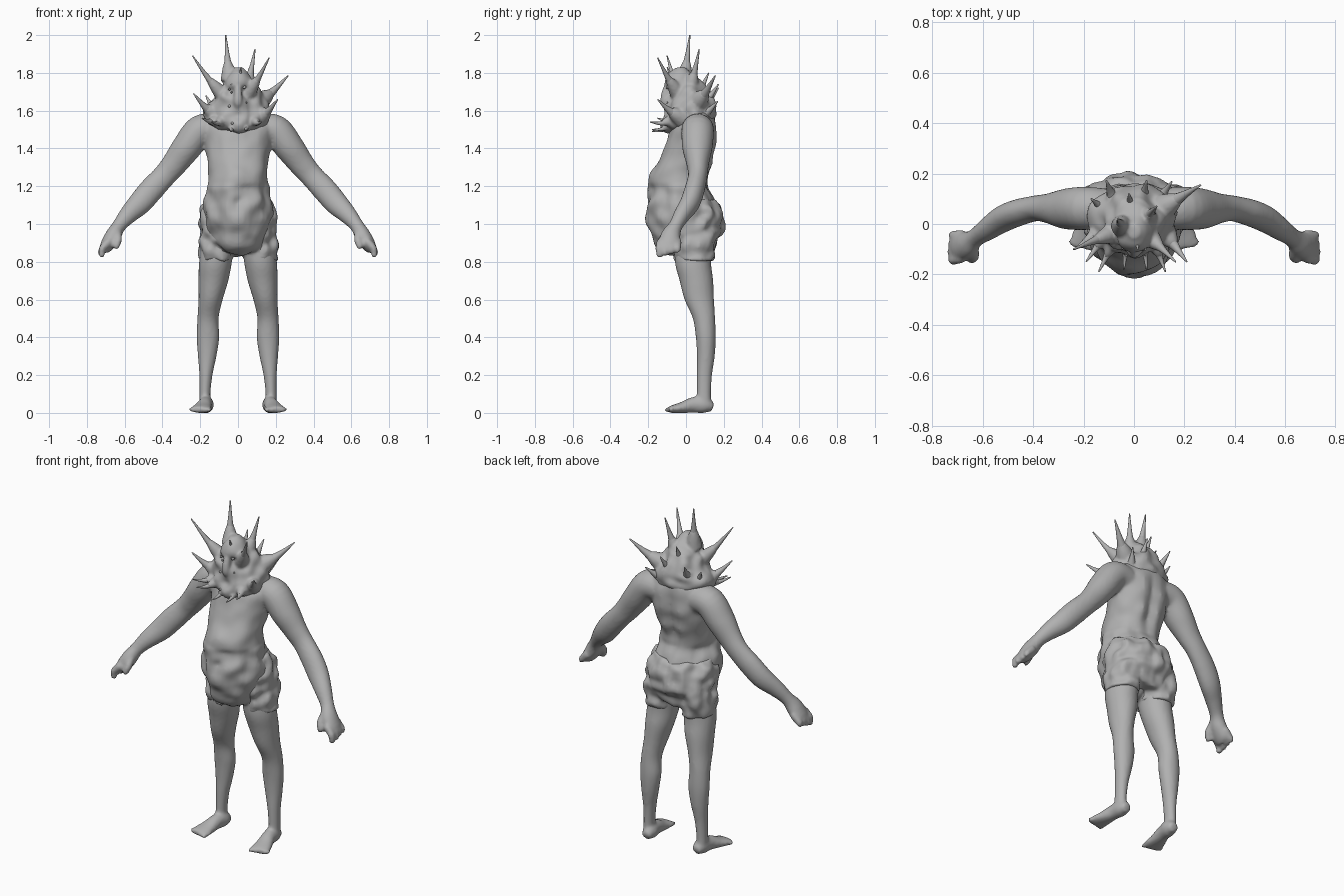
import bpy, bmesh, math, random
from mathutils import Vector, noise

random.seed(4)
skin = bpy.data.materials.new("stone_grey")
skin.diffuse_color = (0.44, 0.44, 0.44, 1)
X, Y, Z = Vector((1, 0, 0)), Vector((0, 1, 0)), Vector((0, 0, 1))


def resample(rows, sub):
    """Catmull-Rom interpolation of (x, y, z, width, depth) rows."""
    out = []
    for i in range(len(rows) - 1):
        p0, p1 = rows[max(i - 1, 0)], rows[i]
        p2, p3 = rows[i + 1], rows[min(i + 2, len(rows) - 1)]
        for k in range(sub):
            t = k / sub
            out.append([0.5 * (2 * b + (c - a) * t + (2 * a - 5 * b + 4 * c - d) * t * t
                               + (3 * b - a - 3 * c + d) * t ** 3)
                        for a, b, c, d in zip(p0, p1, p2, p3)])
    out.append(list(rows[-1]))
    return out


def tube(bm, rows, ref=X, axis=None, side=1, seg=28, sub=5):
    """Closed elliptical tube; ref is the width direction of each ring."""
    rows = resample(rows, sub)
    pts = [Vector(r[:3]) for r in rows]
    rings = []
    for i, r in enumerate(rows):
        t = axis or (pts[min(i + 1, len(pts) - 1)] - pts[max(i - 1, 0)]).normalized()
        u = (ref - t * ref.dot(t)).normalized()
        v = t.cross(u)
        ring = []
        for k in range(seg):
            a = math.tau * k / seg
            p = pts[i] + u * r[3] * math.cos(a) + v * r[4] * math.sin(a)
            ring.append(bm.verts.new((p.x * side, p.y, p.z)))
        rings.append(ring)
    for r0, r1 in zip(rings, rings[1:]):
        for k in range(seg):
            j = (k + 1) % seg
            bm.faces.new((r0[k], r0[j], r1[j], r1[k]))
    bm.faces.new(rings[0][::-1])
    bm.faces.new(rings[-1])


def lumps(bm, amp, freq):
    """Push vertices along their normals by noise; amp is a function of position."""
    bm.normal_update()
    moves = [(v, v.normal * amp(v.co) * noise.noise(v.co * freq)) for v in bm.verts]
    for v, d in moves:
        v.co += d


def finish(bm, name, voxel=0, smooth=2):
    me = bpy.data.meshes.new(name)
    bm.to_mesh(me)
    bm.free()
    me.materials.append(skin)
    for p in me.polygons:
        p.use_smooth = True
    ob = bpy.data.objects.new(name, me)
    bpy.context.collection.objects.link(ob)
    if voxel:
        m = ob.modifiers.new("blend", 'REMESH')
        m.mode, m.voxel_size, m.use_smooth_shade = 'VOXEL', voxel, True
        s = ob.modifiers.new("soften", 'SMOOTH')
        s.factor, s.iterations = 0.5, smooth
    return ob


def clean(bm):
    bmesh.ops.recalc_face_normals(bm, faces=bm.faces)


# Body: torso with heavy belly
bm = bmesh.new()
torso = [(.83, -.03, .03, .05), (.86, -.03, .085, .115), (.92, -.01, .14, .172),
         (1.0, -.008, .178, .192), (1.08, -.018, .183, .186), (1.16, -.035, .164, .166),
         (1.25, -.033, .155, .160), (1.33, .002, .160, .150), (1.42, .028, .178, .136),
         (1.5, .042, .188, .122), (1.56, .055, .178, .096), (1.61, .065, .12, .065)]
tube(bm, [(0, y, z, a, b) for z, y, a, b in torso], axis=Z, seg=40)
clean(bm)
lumps(bm, lambda p: .024 if p.z < 1.2 else .01, 13)
# Groove down the spine, navel hollow
for v in bm.verts:
    if v.co.y > .03 and v.co.z > 1.1:
        v.co.y -= .03 * math.exp(-(v.co.x / .035) ** 2) * math.exp(-((v.co.z - 1.34) / .14) ** 2)
    if v.co.y < -.05:
        v.co.y += .012 * math.exp(-((v.co.x / .025) ** 2 + ((v.co.z - 1.12) / .02) ** 2))

arm = [(.12, .062, 1.50, .08, .08), (.20, .062, 1.495, .086, .082), (.272, .06, 1.405, .08, .078),
       (.335, .062, 1.32, .06, .068), (.39, .062, 1.255, .051, .062), (.46, .045, 1.18, .053, .065),
       (.52, .02, 1.11, .052, .062), (.58, -.02, 1.05, .044, .049), (.63, -.055, .99, .037, .037),
       (.66, -.08, .94, .052, .042), (.695, -.09, .885, .058, .036), (.712, -.09, .86, .04, .025)]
leg = [(.10, .04, .93, .085, .10), (.119, .037, .80, .087, .096), (.130, .055, .70, .079, .089),
       (.145, .07, .60, .064, .078), (.159, .095, .50, .056, .059), (.159, .105, .40, .060, .053),
       (.163, .105, .30, .049, .047), (.17, .098, .20, .035, .040), (.175, .095, .10, .029, .037),
       (.175, .095, .04, .032, .04)]
foot = [(.165, .142, .028, .024, .022), (.168, .10, .042, .04, .044), (.175, .04, .042, .038, .042),
        (.187, -.02, .028, .048, .03), (.196, -.07, .02, .058, .021), (.199, -.095, .017, .05, .015)]
for s in (1, -1):
    tube(bm, arm, ref=Y, side=s)
    tube(bm, leg, axis=Z, side=s)
    tube(bm, foot, side=s)
    # Curled fingers and thumb
    for k in range(4):
        y = -.142 + .032 * k
        tube(bm, [(.68, y + .005, .91, .02, .02), (.718, y, .87, .02, .02),
                  (.727 - .006 * abs(k - 1), y, .822 + .01 * k, .014, .014)],
             ref=Y, side=s, seg=10, sub=3)
    tube(bm, [(.64, -.09, .96, .022, .022), (.635, -.128, .915, .022, .022),
              (.65, -.145, .87, .016, .016)], ref=X, side=s, seg=10, sub=3)
    # Toes
    for k in range(5):
        x = .154 + .023 * k
        tube(bm, [(x, -.07, .02, .014, .015), (x, -.10 + .006 * k, .015, .013, .013),
                  (x, -.112 + .008 * k, .012, .008, .009)], seg=10, sub=3, side=s)
for v in bm.verts:
    v.co.z = max(v.co.z, 0)
clean(bm)
finish(bm, "body", .010, 3)

# Shorts: rumpled hip wrap with two cuffs
bm = bmesh.new()
hips = [(.86, .03, .15, .11), (.92, .03, .193, .15), (.99, .033, .203, .166),
        (1.05, .036, .201, .162), (1.10, .028, .187, .148), (1.13, .02, .17, .13)]
tube(bm, [(0, y, z, a, b) for z, y, a, b in hips], axis=Z, seg=48, sub=6)
cuff = [(.119, .04, .81, .090, .10), (.120, .045, .86, .093, .108),
        (.115, .055, .93, .092, .112), (.105, .055, .99, .08, .10)]
for s in (1, -1):
    tube(bm, cuff, axis=Z, side=s, seg=36, sub=6)
clean(bm)
lumps(bm, lambda p: .027, 17)
finish(bm, "shorts", .009, 2)

# Hood-like head with wide collar
bm = bmesh.new()
hood = [(1.485, -.04, .06, .05), (1.52, -.015, .125, .10), (1.57, .018, .170, .137),
        (1.62, .03, .164, .136), (1.67, .02, .128, .125), (1.72, 0, .094, .112),
        (1.765, -.02, .072, .088), (1.80, -.03, .048, .06), (1.825, -.03, .02, .025)]
tube(bm, [(0, y, z, a, b) for z, y, a, b in hood], axis=Z, seg=48, sub=6)
clean(bm)
lumps(bm, lambda p: .03 if p.z < 1.74 else .012, 14)
for v in bm.verts:                                   # eye and mouth hollows
    if v.co.y < -.02:
        for cx, cz, d in ((.045, 1.70, .03), (-.045, 1.70, .03), (0, 1.57, .02)):
            v.co.y += d * math.exp(-(((v.co.x - cx) / .025) ** 2 + ((v.co.z - cz) / .025) ** 2))
# Nose ridge
tube(bm, [(0, -.075, 1.76, .018, .02), (0, -.10, 1.71, .02, .024),
          (0, -.11, 1.65, .025, .026), (0, -.10, 1.615, .016, .016)], seg=16)
# Swollen roots of the spikes, blended into the hood, and the free spikes
spikes = [((-.065, .02, 2.0), (-.045, -.01, 1.76), .036),
          ((-.24, -.10, 1.89), (-.07, -.03, 1.67), .034),
          ((-.235, -.10, 1.69), (-.11, -.01, 1.57), .042),
          ((.09, .07, 1.925), (.045, .02, 1.71), .036),
          ((.165, -.15, 1.88), (.05, -.04, 1.69), .034),
          ((.265, .155, 1.785), (.09, .05, 1.63), .048),
          ((.21, -.15, 1.66), (.11, -.02, 1.56), .042),
          ((.015, -.10, 1.83), (.01, -.05, 1.74), .024),
          ((.05, .172, 1.74), (.03, .07, 1.62), .042),
          ((-.11, .172, 1.72), (-.07, .07, 1.61), .042),
          ((-.02, .12, 1.80), (-.01, .04, 1.66), .04),
          ((.15, .168, 1.65), (.08, .07, 1.57), .042),
          ((-.19, -.15, 1.56), (-.11, -.04, 1.55), .028),
          ((.125, -.19, 1.54), (.08, -.07, 1.55), .026),
          ((-.14, -.19, 1.54), (-.08, -.07, 1.55), .026),
          ((-.04, -.18, 1.49), (-.03, -.07, 1.53), .022),
          ((.05, -.18, 1.50), (.04, -.07, 1.53), .022),
          ((-.17, .10, 1.68), (-.10, .04, 1.58), .04)]
spike_bm = bmesh.new()
for tip, base, r in spikes:
    tip, base = Vector(tip), Vector(base)
    mid = base.lerp(tip, .5) - Z * .012
    ref = X if abs((tip - base).normalized().x) < .8 else Y
    tube(bm, [(*base, r * 1.35, r * 1.35), (*base.lerp(mid, .6), r * .9, r * .9),
              (*mid, r * .45, r * .45)], ref=ref, seg=12, sub=4)
    tube(spike_bm, [(*base, r * 1.2, r * 1.2), (*mid, r * .46, r * .46), (*tip, .003, .003)],
         ref=ref, seg=12, sub=4)
clean(bm)
finish(bm, "head", .008, 2)
clean(spike_bm)
finish(spike_bm, "head_spikes")

# Warts scattered over the face
bm = bmesh.new()
for k in range(24):
    z = random.uniform(1.52, 1.74)
    x = random.uniform(-.055, .055)
    w = .155 if z < 1.65 else .11
    y = (.015 if z > 1.55 else -.005) - .12 * math.sqrt(1 - (x / w) ** 2)
    ret = bmesh.ops.create_icosphere(bm, subdivisions=1, radius=random.uniform(.005, .009))
    bmesh.ops.translate(bm, verts=ret["verts"], vec=(x, y, z))
finish(bm, "face_warts")
